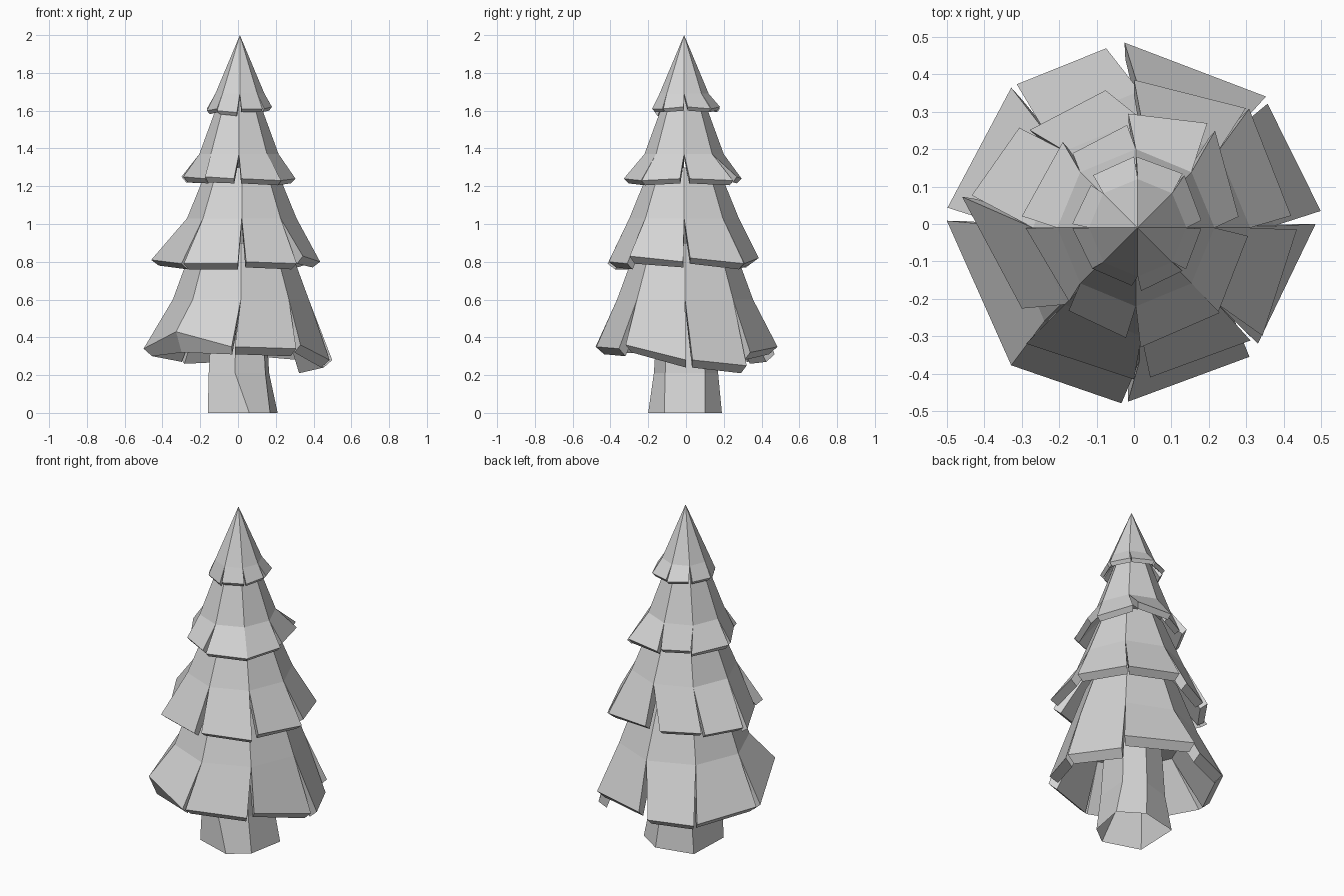
import bpy, bmesh, math
from mathutils import Vector

cube = bpy.data.objects.get("Cube")
if cube:
    bpy.data.objects.remove(cube)

grey = bpy.data.materials.new("plain_grey")
grey.use_nodes = True
colour = (0.66, 0.66, 0.66, 1)
grey.diffuse_color = colour
grey.node_tree.nodes["Principled BSDF"].inputs["Base Color"].default_value = colour

SIDES = 8
STEP = math.tau / SIDES


def polar(radius, angle, z, centre=(0, 0)):
    return Vector((centre[0] + radius * math.cos(angle), centre[1] + radius * math.sin(angle), z))


def finish(bm, name):
    bmesh.ops.remove_doubles(bm, verts=bm.verts, dist=0.0005)
    bmesh.ops.recalc_face_normals(bm, faces=bm.faces)
    mesh = bpy.data.meshes.new(name)
    bm.to_mesh(mesh)
    bm.free()
    mesh.materials.append(grey)
    bpy.context.collection.objects.link(bpy.data.objects.new(name, mesh))


def add_faces(bm, loops):
    for loop in loops:
        bm.faces.new([bm.verts.new(p) for p in loop])


def branch_tier(name, top, mid, centre, thick, inset, level, hem):
    """Eight thick panels joined above the crease and split below it.
    top and mid are (radius, height); level is the highest underside edge.
    Each hem entry is one panel's (start radius, end radius,
    start height, end height, start turn, end turn)."""
    bm = bmesh.new()
    roof, core = [], []
    for k, (r0, r1, z0, z1, turn0, turn1) in enumerate(hem):
        sides = []
        for corner, r, z, turn in ((k, r0, z0, turn0), (k + 1, r1, z1, turn1)):
            angle = corner * STEP
            hem_angle = angle + math.radians(turn)
            sides.append([
                polar(top[0], angle, top[1], centre),
                polar(mid[0], angle, mid[1], centre),
                polar(r, hem_angle, z),
                polar(r - inset, hem_angle, min(z - thick, level)),
                polar(mid[0] * 0.8, angle, mid[1] - thick, centre)])
        a, b = sides
        add_faces(bm, [(a[i], b[i], b[i + 1], a[i + 1]) for i in range(4)])
        add_faces(bm, [a[1:], b[1:]])
        roof.append(a[0])
        core.append(a[4])
    add_faces(bm, [core])
    if top[0] > 0.01:
        add_faces(bm, [roof])
    finish(bm, name)


# Leaning six-sided trunk, open underneath
foot = [(.06, -.2), (.17, -.115), (.21, .1), (.07, .19), (-.15, .14), (-.16, -.13)]
neck = [(-.015, -.17), (.145, -.11), (.165, .1), (.05, .17), (-.12, .12), (-.155, -.12)]
rings = [[Vector((x, y, 0)) for x, y in foot],
         [Vector((x, y, .21)) for x, y in neck],
         [Vector((x * .85, y * .85, .62)) for x, y in neck]]
bm = bmesh.new()
add_faces(bm, [rings[2]])
for lower, upper in zip(rings, rings[1:]):
    for i in range(len(foot)):
        j = (i + 1) % len(foot)
        add_faces(bm, [(lower[i], lower[j], upper[j], upper[i])])
finish(bm, "trunk")

# Branch tiers, from the ground up
branch_tier("bottom_branches", (.25, .9), (.36, .6), (.015, -.005), .04, .045, .32, [
    (.5, .48, .28, .25, 4, -3), (.49, .485, .32, .35, -1, 3),
    (.475, .487, .31, .3, 9, -5), (.49, .5, .31, .34, -3, -5),
    (.5, .5, .34, .43, -1, 4), (.5, .48, .43, .35, 4, -4),
    (.475, .47, .35, .34, -2, -4), (.46, .485, .36, .28, 1, 0)])

branch_tier("lower_branches", (.18, 1.3), (.29, 1.03), (.02, -.01), .03, .04, .79, [
    (.42, .435, .82, .79, 3, 0), (.43, .385, .79, .82, 1, 0),
    (.365, .375, .8, .8, 12, 3), (.4, .44, .8, .81, 5, -10),
    (.465, .375, .81, .79, -9, -8), (.43, .415, .79, .79, 3, 0),
    (.412, .44, .8, .79, 6, 0), (.455, .435, .83, .8, 4, -2)])

branch_tier("upper_branches", (.1, 1.67), (.21, 1.37), (.005, -.01), .025, .025, 1.22, [
    (.28, .33, 1.24, 1.23, 4, 4), (.333, .295, 1.25, 1.24, 9, 3),
    (.265, .25, 1.24, 1.24, 4, -4), (.29, .3, 1.24, 1.25, -4, -4),
    (.29, .27, 1.25, 1.24, 2, 5), (.29, .305, 1.25, 1.24, 8, -4),
    (.33, .33, 1.24, 1.23, 3, -1), (.325, .306, 1.23, 1.24, -1, -6)])

branch_tier("crown", (.0001, 2), (.13, 1.69), (.01, -.01), .018, .015, 1.6, [
    (.18, .187, 1.62, 1.61, 3, -1), (.187, .18, 1.61, 1.62, 1, -2),
    (.18, .17, 1.61, 1.62, 0, -5), (.155, .165, 1.61, 1.61, 3, 0),
    (.165, .163, 1.6, 1.61, 4, 2), (.163, .165, 1.6, 1.59, 2, -2),
    (.18, .18, 1.61, 1.61, 6, 1), (.184, .18, 1.61, 1.62, 4, -4)])
